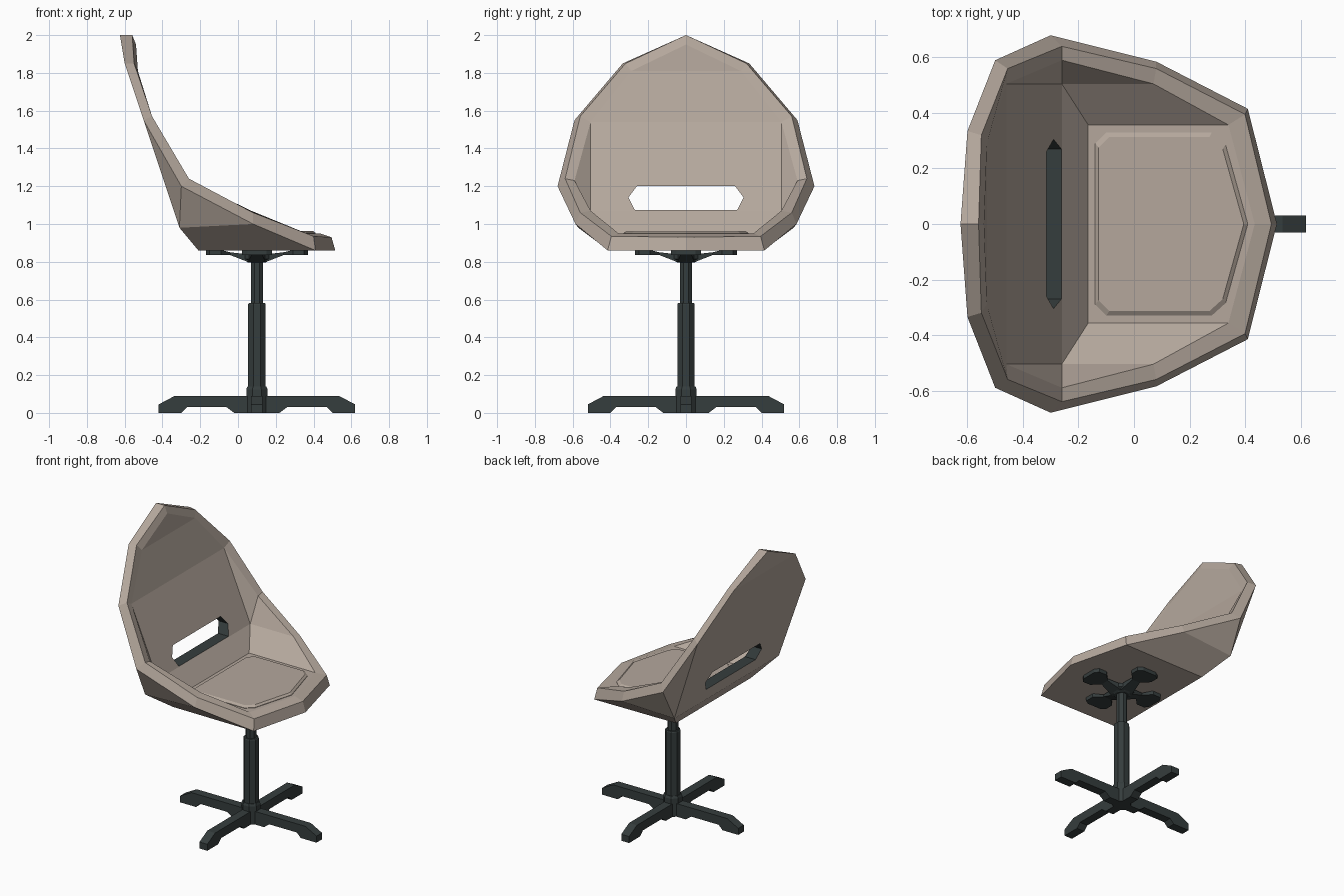
import bpy, bmesh, math
from mathutils import Matrix, Vector

if "Cube" in bpy.data.objects:
    bpy.data.objects.remove(bpy.data.objects["Cube"])


def material(name, rgb):
    m = bpy.data.materials.new(name)
    m.diffuse_color = (*rgb, 1)
    m.use_nodes = True
    m.node_tree.nodes["Principled BSDF"].inputs["Base Color"].default_value = m.diffuse_color
    return m


BEIGE = material("beige shell", (0.46, 0.39, 0.335))
DARK = material("dark metal", (0.036, 0.047, 0.047))
AXIS = Vector((0.1, 0, 0))  # centre of the pedestal


def finish(name, bm, mats):
    bmesh.ops.recalc_face_normals(bm, faces=bm.faces)
    me = bpy.data.meshes.new(name)
    bm.to_mesh(me)
    bm.free()
    for m in mats:
        me.materials.append(m)
    ob = bpy.data.objects.new(name, me)
    bpy.context.collection.objects.link(ob)
    return ob


def loft(bm, rings):
    """Skin equal-length rings of points and cap both ends."""
    vs = [[bm.verts.new(p) for p in r] for r in rings]
    n = len(vs[0])
    for a, b in zip(vs, vs[1:]):
        for i in range(n):
            bm.faces.new((a[i], a[(i + 1) % n], b[(i + 1) % n], b[i]))
    bm.faces.new(vs[0])
    bm.faces.new(vs[-1])
    return vs


def four_arms(name, sections):
    """Four radial arms; each section is (radius, half width, z low, z high)."""
    for k in range(4):
        rot = Matrix.Rotation(k * math.pi / 2, 3, 'Z')
        bm = bmesh.new()
        loft(bm, [[AXIS + rot @ Vector(p) for p in
                   ((r, -w, a), (r, w, a), (r, w, b), (r, -w, b))]
                  for r, w, a, b in sections])
        finish(f"{name}_{k + 1}", bm, [DARK])


def turned(name, profile, sides=8):
    """Octagonal turned part from (radius, z) pairs."""
    bm = bmesh.new()
    f = 1 / math.cos(math.pi / sides)
    loft(bm, [[AXIS + Vector((r * f * math.cos(t), r * f * math.sin(t), z))
               for t in ((i + 0.5) * 2 * math.pi / sides for i in range(sides))]
              for r, z in profile])
    finish(name, bm, [DARK])


# Shell: outer lip P, upper lip Q, inner lip R, each from front centre to top centre
LIPS = {
    "P": [(.515, 0, .86), (.41, .415, .86), (.08, .585, 1.0), (-.30, .68, 1.2),
          (-.50, .59, 1.55), (-.60, .335, 1.85), (-.625, 0, 2.0)],
    "Q": [(.495, 0, .93), (.40, .395, .935), (.08, .56, 1.06), (-.26, .64, 1.24),
          (-.455, .56, 1.57), (-.55, .32, 1.85), (-.56, 0, 2.0)],
    "R": [(.435, 0, .95), (.34, .357, .95), (.07, .505, 1.07), (-.26, .59, 1.23),
          (-.46, .505, 1.54), (-.53, .29, 1.81), (-.54, 0, 1.95)],
}
pts = {f"{k}{i}": p for k, row in LIPS.items() for i, p in enumerate(row)}
pts.update(A=(-.165, .357, .95), E=(-.26, .505, 1.07),    # inner corners
           C=(-.31, .57, .98), D=(-.21, .41, .86))        # outer corners
bm = bmesh.new()
left = {k: bm.verts.new(p) for k, p in pts.items()}
right = {k: v if pts[k][1] == 0 else bm.verts.new((pts[k][0], -pts[k][1], pts[k][2]))
         for k, v in left.items()}
for side in (left, right):
    for a, b in ("PQ", "QR"):
        for i in range(6):
            bm.faces.new([side[k] for k in (f"{a}{i}", f"{a}{i+1}", f"{b}{i+1}", f"{b}{i}")])
    for f in ("A E R2 R1", "E R3 R2", "E R4 R3", "D P1 P2 C", "C P2 P3", "C P3 P4"):
        bm.faces.new([side[k] for k in f.split()])
# faces that span both sides: floor, back panels, underside
for f in ("A R1 R0", "A E", "E R4", "R4 R5", "R5 R6", "D P1 P0", "D C", "C P4", "P4 P5", "P5 P6"):
    ks = f.split()
    bm.faces.new([left[k] for k in ks] +
                 [right[k] for k in reversed(ks) if pts[k][1] != 0])
shell = finish("seat_shell", bm, [BEIGE, DARK])

# Back slot, cut through with dark walls
slot = [(-.27, 1.073), (.27, 1.073), (.305, 1.14), (.26, 1.2), (-.26, 1.2), (-.305, 1.14)]
bm = bmesh.new()
loft(bm, [[(x, y, z) for y, z in slot] for x in (-.7, 0)])
for f in bm.faces:
    f.material_index = 1
cutter = finish("slot_cutter", bm, [BEIGE, DARK])
cutter.hide_render = True
mod = shell.modifiers.new("slot", 'BOOLEAN')
mod.operation = 'DIFFERENCE'
mod.solver = 'EXACT'
mod.object = cutter
bpy.context.view_layer.objects.active = shell
bpy.ops.object.modifier_apply(modifier=mod.name)
bpy.data.objects.remove(cutter)

# Seat pad: thin raised panel with a bevelled border
half = [(.41, 0), (.33, .285), (.28, .33), (-.10, .33), (-.14, .29)]
outline = half + [(x, -y) for x, y in reversed(half[1:])]
bm = bmesh.new()
loft(bm, [[(.12 + (x - .12) * s, y * s, z) for x, y in outline]
          for s, z in ((1, .945), (1, .953), (.95, .964))])
finish("seat_pad", bm, [BEIGE])

# Bracket under the seat
four_arms("seat_bracket", [(0, .05, .80, .83), (.05, .045, .80, .84), (.14, .03, .835, .85),
                           (.19, .08, .835, .862), (.25, .08, .835, .862), (.27, .05, .835, .862)])
turned("bracket_hub", [(.045, .795), (.075, .815), (.075, .84)])

# Column and base
turned("upper_column", [(.032, .55), (.032, .81)])
turned("lower_column", [(.046, .10), (.046, .575), (.042, .582)])
turned("base_hub", [(.056, 0), (.056, .125), (.05, .14)])
four_arms("base_leg", [(0, .03, 0, .09), (.12, .03, 0, .09), (.16, .03, .03, .09),
                       (.37, .03, .03, .09), (.40, .03, 0, .09), (.435, .03, 0, .09),
                       (.52, .03, 0, .045)])
